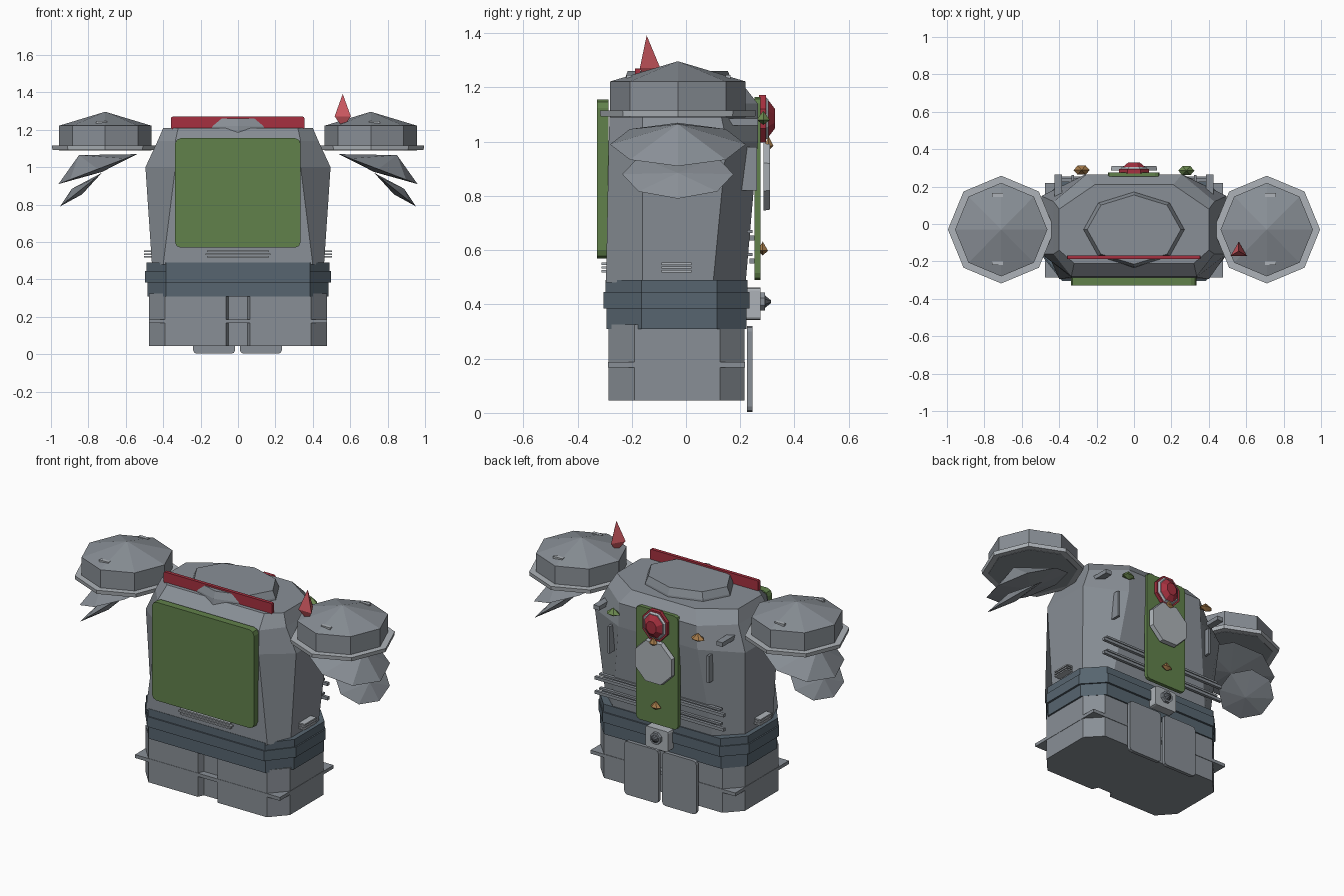
import bpy, bmesh, math
from mathutils import Matrix, Vector

if "Cube" in bpy.data.objects:
    bpy.data.objects.remove(bpy.data.objects["Cube"])


def material(name, r, g, b):
    m = bpy.data.materials.new(name)
    m.use_nodes = True
    m.diffuse_color = (r, g, b, 1)
    m.node_tree.nodes["Principled BSDF"].inputs["Base Color"].default_value = (r, g, b, 1)
    return m


GREY = material("armour grey", .25, .275, .305)
PALE = material("pale trim", .42, .45, .48)
SLATE = material("belt slate", .095, .13, .16)
GREEN = material("panel green", .12, .22, .07)
RED = material("deep red", .38, .03, .05)
SPIKE = material("spike red", .62, .10, .12)
ORANGE = material("gem orange", .38, .20, .07)
MOSS = material("gem green", .15, .25, .08)
DARK = material("dark metal", .10, .11, .125)


def finish(name, bm, mat):
    bmesh.ops.recalc_face_normals(bm, faces=bm.faces)
    me = bpy.data.meshes.new(name)
    bm.to_mesh(me)
    bm.free()
    me.materials.append(mat)
    ob = bpy.data.objects.new(name, me)
    bpy.context.collection.objects.link(ob)
    return ob


def loft(name, rings, mat):
    """Skin a stack of closed rings and cap both ends."""
    bm = bmesh.new()
    rows = [[bm.verts.new(p) for p in ring] for ring in rings]
    n = len(rows[0])
    for a, b in zip(rows, rows[1:]):
        for i in range(n):
            j = (i + 1) % n
            bm.faces.new((a[i], a[j], b[j], b[i]))
    bm.faces.new(rows[0])
    bm.faces.new(rows[-1])
    return finish(name, bm, mat)


def mirrored(half, z):
    """Closed ring from its +x half, listed front to back."""
    return [(x, y, z) for x, y in half] + [(-x, y, z) for x, y in reversed(half) if x]


def body_ring(z, side, front_x, back_x, front, side_a, side_b, back):
    return mirrored([(front_x, front), (side, side_a), (side, side_b), (back_x, back)], z)


def ellipse(cx, cy, z, rx, ry, n=8):
    return [(cx + rx * math.cos(math.tau * i / n), cy + ry * math.sin(math.tau * i / n), z)
            for i in range(n)]


def plate(name, x, y, z, mat, corner=0.0):
    """Box from (min, max) spans; corner chamfers its edges along y."""
    bm = bmesh.new()
    bmesh.ops.create_cube(bm, size=1)
    for v in bm.verts:
        v.co = [s[0] if c < 0 else s[1] for c, s in zip(v.co, (x, y, z))]
    if corner:
        edges = [e for e in bm.edges
                 if abs((e.verts[0].co - e.verts[1].co).y) > 1e-4]
        bmesh.ops.bevel(bm, geom=edges, offset=corner, segments=2, affect='EDGES', profile=.5)
    return finish(name, bm, mat)


def bipyramid(name, ring, top, bottom, mat):
    bm = bmesh.new()
    vs = [bm.verts.new(p) for p in ring]
    a, b = bm.verts.new(top), bm.verts.new(bottom)
    for i, v in enumerate(vs):
        w = vs[(i + 1) % len(vs)]
        bm.faces.new((v, w, a))
        bm.faces.new((w, v, b))
    return finish(name, bm, mat)


def disc(name, z, y0, y1, r0, r1, mat, tall=1.0, n=8):
    """Faceted disc facing the back."""
    def ring(y, r):
        return [(r * math.cos(math.tau * (i + .5) / n), y,
                 z + tall * r * math.sin(math.tau * (i + .5) / n)) for i in range(n)]
    return loft(name, [ring(y0, r0), ring(y1, r1)], mat)


# Torso
loft("torso", [body_ring(.48, .46, .40, .33, -.295, -.16, .10, .22),
               body_ring(1.0, .495, .335, .26, -.285, -.16, .15, .265),
               body_ring(1.14, .43, .335, .255, -.28, -.16, .12, .265),
               body_ring(1.21, .40, .32, .21, -.21, -.14, .08, .21)], GREY)

# Neck collar and red crest bar
loft("neck_collar", [ellipse(0, -.03, 1.18, .275, .205), ellipse(0, -.03, 1.22, .268, .20),
                     ellipse(0, -.03, 1.26, .25, .185)], GREY)
plate("crest_bar", (-.358, .355), (-.188, -.168), (1.205, 1.27), RED, .008)

# Front chest panel
plate("chest_panel", (-.337, .335), (-.328, -.285), (.57, 1.155), GREEN, .03)

# Three-band belt
for name, z0, z1, grow in (("lower_belt", .31, .39, 0), ("middle_belt", .385, .445, .012),
                           ("upper_belt", .44, .49, .004)):
    loft(name, [body_ring(z, .485 + grow, .385, .385, -.293 - grow, -.165, .115, .223 + grow)
                for z in (z0, z1)], SLATE)

# Hips with a centre notch, and the square band that crosses them
hip = [(0, -.25), (.05, -.25), (.065, -.285), (.39, -.285), (.475, -.19),
       (.475, .125), (.39, .215), (.065, .215), (.05, .185), (0, .185)]
loft("hips", [mirrored(hip, .045), mirrored(hip, .325)], GREY)
plate("hip_band", (-.477, .477), (-.287, .218), (.167, .187), GREY)

# Rear hanging flaps
for side, x in (("right", (-.24, -.015)), ("left", (.01, .235))):
    plate(side + "_rear_flap", x, (.225, .246), (.003, .32), GREY, .02)

# Vent slats on the front and both sides
for k in range(3):
    z = (.518 + k * .014, .526 + k * .014)
    w = .175 if k == 1 else .165
    plate("front_vent", (-w, w), (-.312, -.28), z, PALE)
    for s in (-1, 1):
        plate("side_vent", sorted((s * .44, s * .503)), (-.09, .02), z, PALE)

for s, side in ((1, "left"), (-1, "right")):
    cx, cy = s * .71, -.03
    # Shoulder dome with its apex and pale rim
    loft(side + "_shoulder", [ellipse(cx, cy, 1.09, .247, .25), ellipse(cx, cy, 1.222, .247, .25),
                              ellipse(cx, cy, 1.296, .002, .002)], GREY)
    loft(side + "_shoulder_rim", [ellipse(cx, cy, 1.092, .282, .285),
                                  ellipse(cx, cy, 1.115, .285, .288)], PALE)
    for y in (-.21, .155):
        plate(side + "_shoulder_stud", sorted((s * .70, s * .76)), (y - .01, y + .01),
              (1.22, 1.246), PALE)

    # Overlapping upper arm plates: tilted, pointed lenses
    for name, centre, reach, wide, top, low in (
            ("upper", (.75, .99), (.21, -.08), .25, (.85, 1.065), (.727, .975)),
            ("lower", (.84, .88), (.112, -.09), .205, (.888, .885), (.834, .855))):
        ring = [(s * (centre[0] + reach[0] * math.cos(a)), cy + wide * math.sin(a),
                 centre[1] + reach[1] * math.cos(a))
                for a in (math.tau * i / 8 for i in range(8))]
        bipyramid(side + "_arm_plate_" + name, ring, (s * top[0], cy, top[1]),
                  (s * low[0], cy, low[1]), GREY)

    # Small rear brackets
    plate(side + "_bracket", sorted((s * .385, s * .425)), (.10, .265), (1.06, 1.085), GREY)
    plate(side + "_rear_rail", sorted((s * .32, s * .335)), (.19, .262), (.82, .98), GREY)

# Shoulder spike
ring = [(.56 + .05 * math.sin(a), -.145 + .05 * math.cos(a), 1.272)
        for a in (math.tau * i / 3 for i in range(3))]
bipyramid("shoulder_spike", ring, (.56, -.145, 1.392), (.56, -.145, 1.21), SPIKE)

# Rear banner and the bars behind it
plate("rear_banner", (-.14, .137), (.253, .275), (.49, 1.165), GREEN, .025)
for z in (.56, .645):
    plate("rear_bar", (-.425, .425), (.235, .253), (z - .009, z + .009), GREY)
    plate("rear_bar_edge", (-.40, .40), (.225, .245), (z + .018, z + .030), GREY)

# Rear medallion and hanging tag
disc("medallion_base", 1.085, .27, .295, .088, .088, RED, 1.08)
disc("medallion_ring", 1.085, .295, .305, .078, .07, PALE, 1.08)
disc("medallion_gem", 1.085, .30, .328, .07, .035, RED, 1.12)
disc("hanging_tag", .87, .285, .31, .135, .13, PALE)

# Small faceted gems
for name, x, y, z, r, mat in (("left_gem", .28, .285, 1.08, .043, MOSS),
                              ("right_gem", -.28, .288, 1.08, .043, ORANGE),
                              ("tag_gem", 0, .305, .985, .03, ORANGE),
                              ("lower_gem", 0, .283, .598, .034, ORANGE)):
    ring = ellipse(x, y, z, r, r * .65, 6)
    bipyramid(name, ring, (x, y, z + .034), (x, y, z - .018), mat)

# Rear buckle with its stud
plate("buckle", (-.075, .075), (.22, .275), (.342, .463), PALE, .012)
disc("buckle_socket", .41, .27, .292, .036, .036, GREY)
disc("buckle_stud", .41, .285, .313, .03, .006, DARK)
